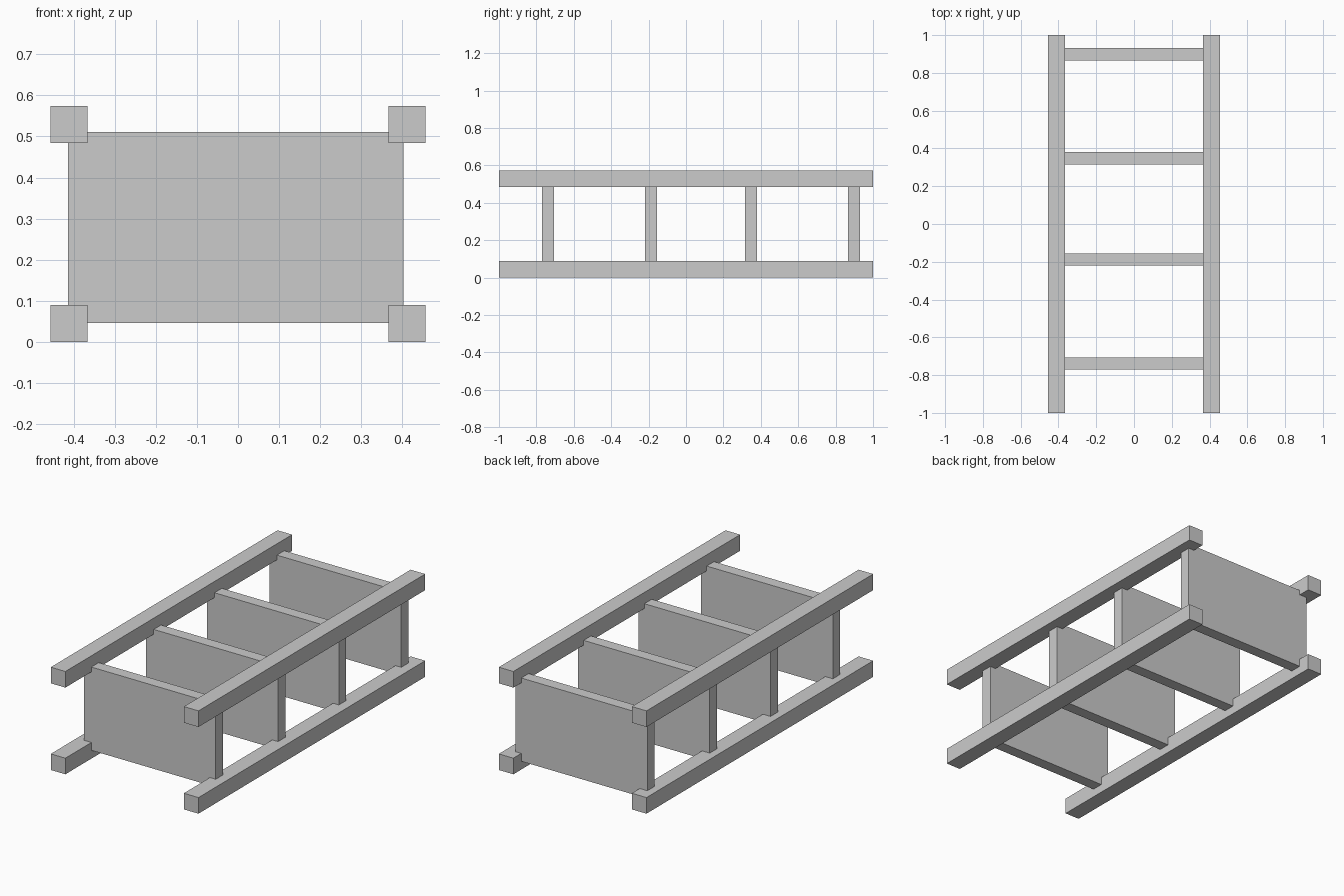
import bpy

if "Cube" in bpy.data.objects:
    bpy.data.objects.remove(bpy.data.objects["Cube"])


def box(name, lo, hi):
    """Axis-aligned box between two corners."""
    centre = [(a + b) / 2 for a, b in zip(lo, hi)]
    bpy.ops.mesh.primitive_cube_add(size=1, location=centre)
    obj = bpy.context.object
    obj.name = name
    obj.scale = [b - a for a, b in zip(lo, hi)]
    bpy.ops.object.transform_apply(location=False, rotation=False, scale=True)
    return obj


BAR = 0.09
OUTER_X = 0.456

# Four long rails, one along each edge of the frame
for level, z in (("lower", 0.0), ("upper", 0.484)):
    for side, x in (("left", -OUTER_X), ("right", OUTER_X - BAR)):
        box(f"{level}_{side}_rail", (x, -1, z), (x + BAR, 1, z + BAR))

# Upright cross panels let into the rails
HALF_THICKNESS = 0.0325
for i, y in enumerate((-0.738, -0.188, 0.348, 0.898), 1):
    box(f"cross_panel_{i}",
        (-0.413, y - HALF_THICKNESS, 0.046),
        (0.402, y + HALF_THICKNESS, 0.511))
